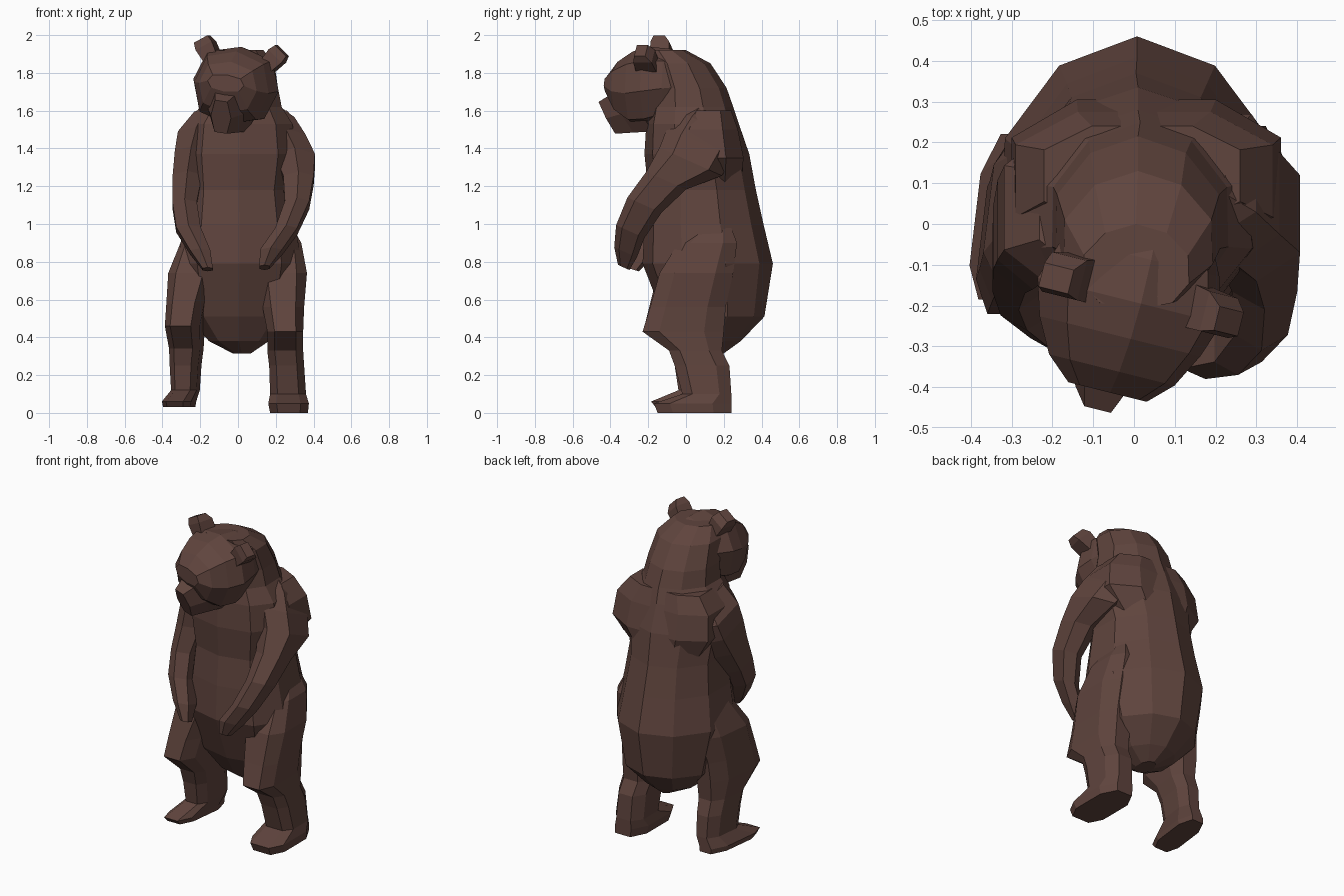
import bpy, bmesh, math
from mathutils import Matrix, Vector

fur = bpy.data.materials.new("brown fur")
fur.diffuse_color = (0.115, 0.058, 0.047, 1)


def power(v, p):
    return math.copysign(abs(v) ** p, v)


def loft(name, rows, n=8, p=0.8, back=None, phase=0.0, tilt=0.0, shear=0.0, matrix=Matrix()):
    """Skin rings given as (z, x0, x1, y0, y1); tilt leans each ring, shear turns it."""
    bm = bmesh.new()
    rings = []
    for z, x0, x1, y0, y1 in rows:
        cx, cy, ring = (x0 + x1) / 2, (y0 + y1) / 2, []
        for i in range(n):
            a = 2 * math.pi * i / n + phase
            q = back if back and math.cos(a) < 0 else p
            k = math.cos(phase) ** q
            dx = power(math.sin(a), q) / k * (x1 - x0) / 2
            dy = -power(math.cos(a), q) / k * (y1 - y0) / 2
            ring.append(bm.verts.new(
                matrix @ Vector((cx + dx + shear * (cy + dy - 0.05), cy + dy, z - tilt * dy))))
        rings.append(ring)
    for lo, hi in zip(rings, rings[1:]):
        for i in range(n):
            j = (i + 1) % n
            bm.faces.new((lo[i], lo[j], hi[j], hi[i]))
    bm.faces.new(rings[0])
    bm.faces.new(rings[-1])
    bmesh.ops.recalc_face_normals(bm, faces=bm.faces)
    me = bpy.data.meshes.new(name)
    bm.to_mesh(me)
    bm.free()
    me.materials.append(fur)
    ob = bpy.data.objects.new(name, me)
    bpy.context.collection.objects.link(ob)
    return ob


# torso with rump, hunched back and neck
loft("body", [
    (0.315, -0.03, 0.07, 0.05, 0.20),
    (0.38, -0.16, 0.17, -0.04, 0.29),
    (0.51, -0.28, 0.29, -0.12, 0.415),
    (0.79, -0.335, 0.35, -0.23, 0.46),
    (1.00, -0.30, 0.315, -0.22, 0.41),
    (1.18, -0.28, 0.29, -0.20, 0.37),
    (1.37, -0.30, 0.32, -0.22, 0.335),
    (1.53, -0.28, 0.30, -0.21, 0.28),
    (1.62, -0.21, 0.24, -0.19, 0.25),
    (1.72, -0.20, 0.22, -0.18, 0.215),
    (1.85, -0.18, 0.20, -0.20, 0.13),
    (1.92, -0.13, 0.14, -0.21, 0.00),
], n=10, p=0.8, back=1.1)

# shoulder mass across the upper back
loft("shoulders", [
    (1.20, -0.21, 0.22, -0.06, 0.29),
    (1.35, -0.30, 0.36, -0.08, 0.305),
    (1.50, -0.29, 0.34, -0.06, 0.275),
    (1.60, -0.22, 0.26, 0.00, 0.24),
], n=8, p=0.7, back=0.75, phase=math.pi / 8)

# hind legs with flat feet
loft("right_leg", [
    (0.00, 0.17, 0.37, -0.15, 0.24),
    (0.05, 0.16, 0.375, -0.17, 0.24),
    (0.10, 0.17, 0.36, -0.02, 0.24),
    (0.25, 0.165, 0.35, -0.06, 0.23),
    (0.33, 0.155, 0.345, -0.09, 0.19),
    (0.43, 0.155, 0.345, -0.23, 0.20),
    (0.56, 0.13, 0.35, -0.19, 0.21),
    (0.74, 0.10, 0.365, -0.14, 0.25),
    (0.90, 0.14, 0.335, -0.04, 0.27),
    (0.98, 0.18, 0.29, 0.06, 0.24),
], p=0.6, back=0.75, phase=math.pi / 8)
loft("left_leg", [
    (0.03, -0.38, -0.235, -0.16, 0.22),
    (0.06, -0.385, -0.23, -0.185, 0.22),
    (0.12, -0.35, -0.215, -0.04, 0.22),
    (0.25, -0.355, -0.205, -0.06, 0.21),
    (0.34, -0.355, -0.19, -0.09, 0.18),
    (0.46, -0.365, -0.18, -0.22, 0.19),
    (0.58, -0.36, -0.16, -0.19, 0.20),
    (0.74, -0.355, -0.11, -0.15, 0.24),
    (0.90, -0.30, -0.13, -0.05, 0.25),
    (0.98, -0.25, -0.16, 0.05, 0.22),
], p=0.6, back=0.75, phase=math.pi / 8, shear=0.12)

# arms curling in front of the belly, with heavy shoulders
loft("right_arm", [
    (0.77, 0.11, 0.17, -0.36, -0.30),
    (0.85, 0.11, 0.24, -0.38, -0.26),
    (0.96, 0.19, 0.32, -0.37, -0.22),
    (1.10, 0.24, 0.385, -0.31, -0.13),
    (1.23, 0.23, 0.41, -0.21, 0.00),
    (1.33, 0.18, 0.42, -0.14, 0.19),
    (1.43, 0.13, 0.37, -0.10, 0.25),
    (1.53, 0.10, 0.31, -0.03, 0.25),
    (1.60, 0.10, 0.23, 0.04, 0.20),
], n=6, tilt=0.45)
loft("left_arm", [
    (0.76, -0.19, -0.13, -0.32, -0.25),
    (0.85, -0.26, -0.14, -0.31, -0.17),
    (0.97, -0.335, -0.19, -0.26, -0.09),
    (1.10, -0.355, -0.21, -0.21, 0.00),
    (1.24, -0.355, -0.18, -0.17, 0.10),
    (1.36, -0.345, -0.15, -0.16, 0.18),
    (1.46, -0.33, -0.11, -0.14, 0.22),
    (1.57, -0.24, -0.09, -0.10, 0.19),
], n=6, tilt=0.3)

# head, turned and tilted, lofted from the neck towards the brow
pose = (Matrix.Translation((0.0, -0.16, 1.76))
        @ Matrix.Rotation(math.radians(-14), 4, 'Z')
        @ Matrix.Rotation(math.radians(8), 4, 'Y'))
forward = pose @ Matrix.Rotation(math.radians(90), 4, 'X')
loft("head", [
    (-0.20, -0.14, 0.14, -0.15, 0.13),
    (-0.08, -0.20, 0.20, -0.20, 0.17),
    (0.03, -0.235, 0.235, -0.23, 0.18),
    (0.12, -0.205, 0.205, -0.235, 0.155),
    (0.205, -0.16, 0.16, -0.17, 0.10),
    (0.26, -0.10, 0.10, -0.06, 0.03),
], n=8, p=0.8, matrix=forward)
loft("muzzle", [
    (0.06, -0.13, 0.13, -0.26, -0.03),
    (0.17, -0.09, 0.09, -0.27, -0.06),
    (0.265, -0.05, 0.05, -0.28, -0.11),
], n=6, p=0.7, phase=math.pi / 6, tilt=-0.5, matrix=forward)

# ears
for side, name in ((-1, "left_ear"), (1, "right_ear")):
    loft(name, [
        (-0.06, -0.04, 0.04, -0.05, 0.06),
        (0.02, -0.05, 0.05, -0.05, 0.05),
        (0.06, -0.042, 0.042, -0.04, 0.02),
    ], n=4, p=1, phase=math.pi / 4,
        matrix=pose @ Matrix.Translation((side * 0.185, -0.01, 0.142))
        @ Matrix.Rotation(math.radians(side * 36), 4, 'Y'))
